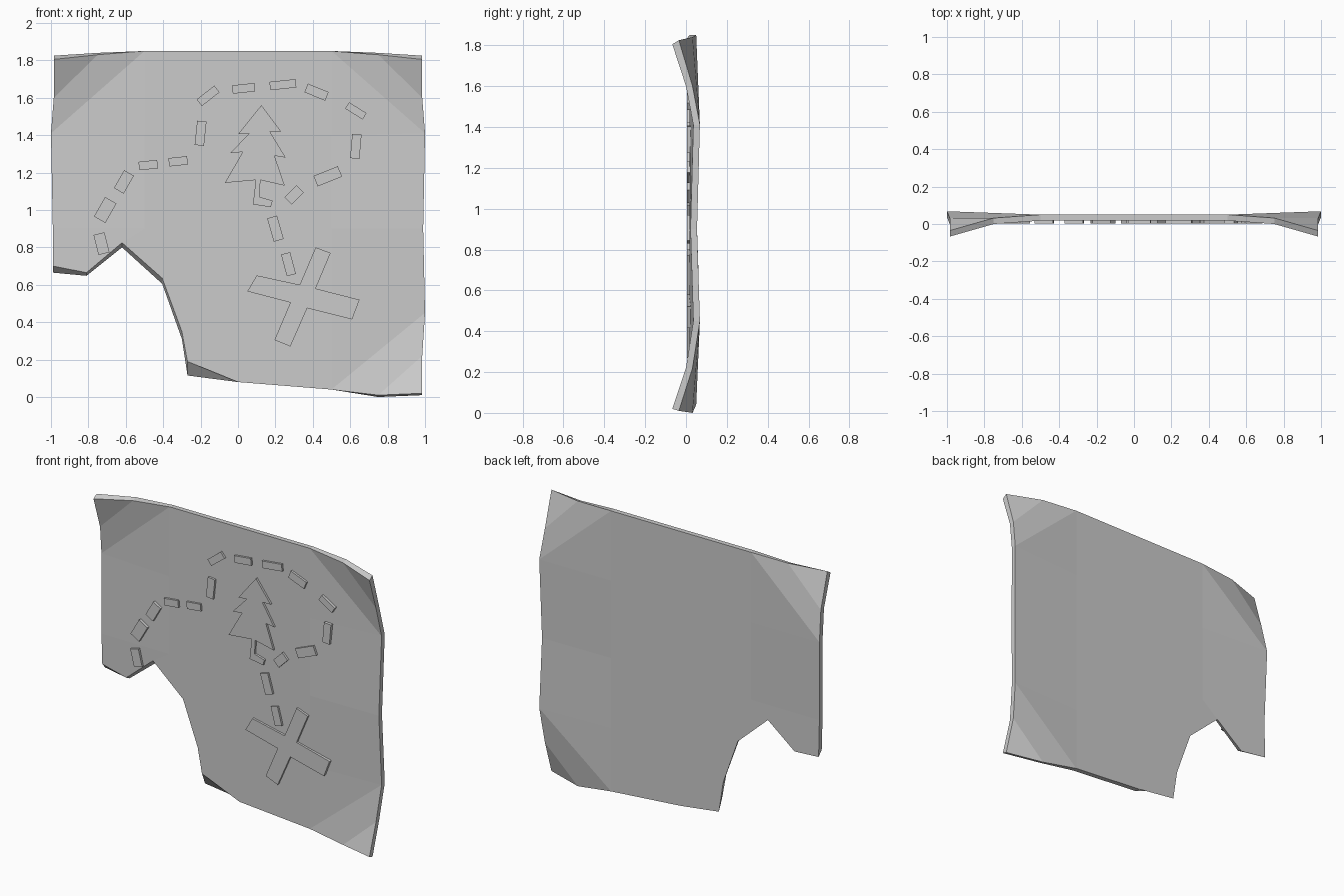
import bpy
import bmesh
from math import cos, sin, radians

cube = bpy.data.objects.get("Cube")
if cube:
    bpy.data.objects.remove(cube, do_unlink=True)

THICKNESS = 0.032
FLAT = 0.018
MARK_FRONT = 0.004

grey = bpy.data.materials.new("stone grey")
grey.use_nodes = True
colour = (0.6, 0.6, 0.6, 1)
grey.diffuse_color = colour
grey.node_tree.nodes["Principled BSDF"].inputs["Base Color"].default_value = colour


def finish(name, bm):
    """Turn a bmesh into a flat-shaded object with the shared material."""
    bmesh.ops.recalc_face_normals(bm, faces=bm.faces)
    mesh = bpy.data.meshes.new(name)
    bm.to_mesh(mesh)
    bm.free()
    mesh.materials.append(grey)
    obj = bpy.data.objects.new(name, mesh)
    bpy.context.collection.objects.link(obj)
    return obj


def raised_mark(name, outline):
    """Extrude an (x, z) outline forward out of the sheet."""
    bm = bmesh.new()
    face = bm.faces.new([bm.verts.new((x, FLAT + 0.01, z)) for x, z in outline])
    result = bmesh.ops.extrude_face_region(bm, geom=[face])
    for item in result["geom"]:
        if isinstance(item, bmesh.types.BMVert):
            item.co.y = MARK_FRONT
    return finish(name, bm)


# Sheet points: x, y, z and how far the rear point is shifted in z
points = {
    "top": (0.5, FLAT, 1.85, 0),
    "top_fold": (0.75, 0, 1.83, 0.01),
    "top_tip": (0.985, -0.067, 1.805, 0.02),
    "upper_fold": (0.985, 0, 1.6, 0),
    "upper_edge": (1, 0.036, 1.41, 0),
    "mid_edge": (0.99, 0.022, 0.9, 0),
    "upper_inner": (0.5, FLAT, 1.4, 0),
    "mid_inner": (0.5, FLAT, 0.9, 0),
}
for key, (x, y, z, shift) in list(points.items()):
    points["r_" + key] = (-x, y, z, shift)

# Lower left corner, then the torn edge running up the other side
points.update({
    "lower_inner": (0.5, FLAT, 0.45, 0),
    "lower_edge": (1, 0.036, 0.45, 0),
    "lower_fold": (0.985, 0, 0.22, 0),
    "low_tip": (0.985, -0.067, 0.02, -0.01),
    "low_fold": (0.75, 0, 0.01, -0.01),
    "low": (0.5, FLAT, 0.04, 0),
    "low_mid": (0, FLAT, 0.08, 0),
    "tear_foot": (-0.27, FLAT, 0.19, -0.075),
    "tear_low": (-0.3, FLAT, 0.35, -0.04),
    "tear_mid": (-0.405, FLAT, 0.635, -0.03),
    "tear_peak": (-0.62, FLAT, 0.825, -0.025),
    "tear_dip": (-0.81, FLAT, 0.665, -0.017),
    "tear_edge": (-0.99, 0.03, 0.7, -0.035),
})

# Curled corners and bowed edges, shared by both upper sides
upper_faces = [
    "top_fold top_tip upper_fold",
    "top top_fold upper_fold upper_edge",
    "top upper_edge upper_inner",
    "upper_inner upper_edge mid_edge mid_inner",
]
faces = [f.split() for f in upper_faces]
faces += [["r_" + key for key in reversed(f)] for f in faces]
faces += [f.split() for f in (
    "mid_inner mid_edge lower_edge lower_inner",
    "lower_inner lower_edge low",
    "low lower_edge lower_fold low_fold",
    "low_fold lower_fold low_tip",
    "r_mid_inner r_mid_edge tear_edge tear_dip tear_peak",
    "r_top top upper_inner mid_inner lower_inner low low_mid tear_foot "
    "tear_low tear_mid tear_peak r_mid_inner r_upper_inner",
)]

bm = bmesh.new()
front = {k: bm.verts.new((x, y, z)) for k, (x, y, z, s) in points.items()}
back = {k: bm.verts.new((x, y + THICKNESS, z + s))
        for k, (x, y, z, s) in points.items()}
uses = {}
for keys in faces:
    bm.faces.new([front[k] for k in keys])
    bm.faces.new([back[k] for k in reversed(keys)])
    for a, b in zip(keys, keys[1:] + keys[:1]):
        uses.setdefault(frozenset((a, b)), []).append((a, b))
# Rim around the outline
for edges in uses.values():
    if len(edges) == 1:
        a, b = edges[0]
        bm.faces.new((front[b], front[a], back[a], back[b]))
finish("curled_sheet", bm)

# Trail dashes: centre x, centre z, length, width, angle
dashes = [
    (-0.73, 0.82, 0.11, 0.06, -76), (-0.71, 1, 0.12, 0.07, 60),
    (-0.61, 1.15, 0.11, 0.06, 60), (-0.48, 1.24, 0.1, 0.045, 6),
    (-0.32, 1.26, 0.1, 0.045, 6), (-0.2, 1.41, 0.13, 0.05, 84),
    (-0.16, 1.61, 0.12, 0.045, 38), (0.03, 1.65, 0.12, 0.045, 6),
    (0.24, 1.67, 0.14, 0.045, 6), (0.42, 1.63, 0.12, 0.05, -22),
    (0.63, 1.53, 0.11, 0.04, -32), (0.63, 1.34, 0.13, 0.05, 85),
    (0.48, 1.18, 0.14, 0.06, 22), (0.3, 1.08, 0.09, 0.055, 45),
    (0.2, 0.9, 0.13, 0.055, -74), (0.27, 0.71, 0.12, 0.05, -75),
]
for number, (cx, cz, length, width, angle) in enumerate(dashes):
    c, s = cos(radians(angle)), sin(radians(angle))
    corners = [(i * length / 2, j * width / 2)
               for i, j in ((-1, -1), (1, -1), (1, 1), (-1, 1))]
    raised_mark(f"trail_dash_{number + 1}",
                [(cx + u * c - v * s, cz + u * s + v * c) for u, v in corners])

# Pine tree with a bent trunk
raised_mark("pine_tree", [
    (0.125, 1.56), (0.23, 1.42), (0.17, 1.42), (0.255, 1.28), (0.195, 1.29),
    (0.25, 1.13), (0.12, 1.16), (0.115, 1.07), (0.185, 1.05), (0.175, 1.015),
    (0.08, 1.03), (0.095, 1.16), (-0.07, 1.145), (0.025, 1.31),
    (-0.04, 1.305), (0.06, 1.41), (0, 1.405)])

# Cross marking the end of the trail
raised_mark("cross_mark", [
    (0.415, 0.8), (0.495, 0.77), (0.415, 0.58), (0.65, 0.52), (0.61, 0.415),
    (0.37, 0.475), (0.28, 0.27), (0.195, 0.305), (0.28, 0.505),
    (0.05, 0.565), (0.1, 0.65), (0.33, 0.6)])
